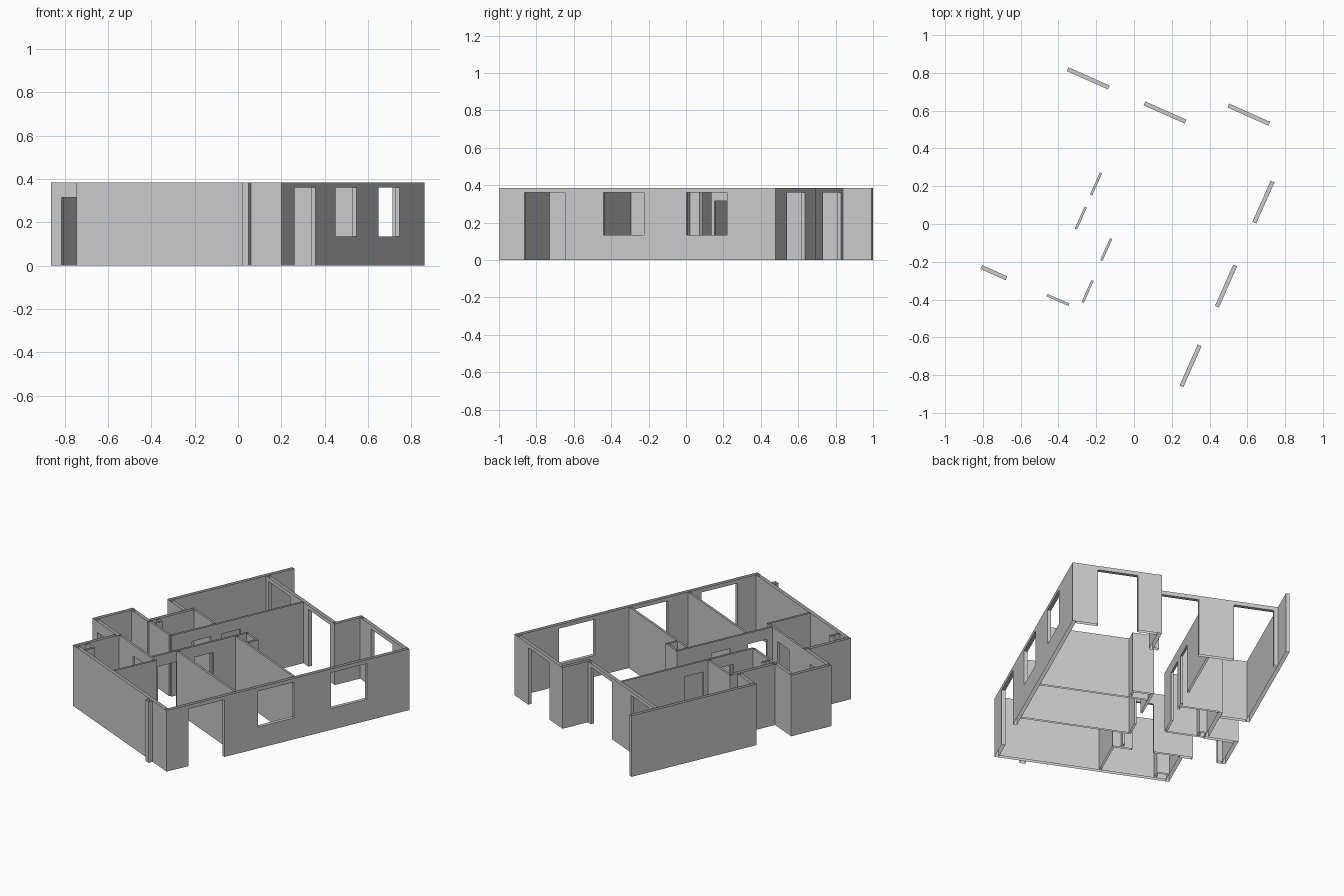
import bpy, bmesh, math

if "Cube" in bpy.data.objects:
    bpy.data.objects.remove(bpy.data.objects["Cube"])

H = 0.385                      # wall height
OUT, INN = 0.022, 0.013        # outer and inner wall thickness
TURN = math.radians(-24)       # the whole plan is turned about z

grey = bpy.data.materials.new("wall grey")
grey.use_nodes = True
grey.diffuse_color = (0.6, 0.6, 0.6, 1)
grey.node_tree.nodes["Principled BSDF"].inputs["Base Color"].default_value = (0.6, 0.6, 0.6, 1)


def wall(name, axis, at, start, end, thick=INN, openings=()):
    """Hollow wall shell, open at top and bottom, running along axis 'a' or 'b'.
    Openings are (centre, width, sill, head)."""
    bm = bmesh.new()

    def quad(*pts):
        # pts are (along, across, height)
        vs = [(s, t, z) if axis == "a" else (t, s, z) for s, t, z in pts]
        bm.faces.new([bm.verts.new(v) for v in vs])

    t0, t1 = at - thick / 2, at + thick / 2

    def sides(s0, s1, z0, z1):
        for t in (t0, t1):
            quad((s0, t, z0), (s1, t, z0), (s1, t, z1), (s0, t, z1))

    def across(s, z0, z1):
        quad((s, t0, z0), (s, t1, z0), (s, t1, z1), (s, t0, z1))

    def level(s0, s1, z):
        quad((s0, t0, z), (s1, t0, z), (s1, t1, z), (s0, t1, z))

    across(start, 0, H)
    across(end, 0, H)
    s = start
    for centre, width, sill, head in sorted(openings):
        o0, o1 = centre - width / 2, centre + width / 2
        sides(s, o0, 0, H)
        sides(o0, o1, head, H)
        level(o0, o1, head)
        if sill > 0:
            sides(o0, o1, 0, sill)
            level(o0, o1, sill)
        across(o0, sill, head)
        across(o1, sill, head)
        s = o1
    sides(s, end, 0, H)
    bmesh.ops.remove_doubles(bm, verts=bm.verts, dist=0.0001)
    bmesh.ops.recalc_face_normals(bm, faces=bm.faces)
    mesh = bpy.data.meshes.new(name)
    bm.to_mesh(mesh)
    bm.free()
    mesh.materials.append(grey)
    obj = bpy.data.objects.new(name, mesh)
    obj.rotation_euler.z = TURN
    bpy.context.scene.collection.objects.link(obj)


def window(c):
    return (c, 0.238, 0.135, 0.36)


def wide_door(c):
    return (c, 0.238, 0, 0.36)


def door(c, width=0.127):
    return (c, width, 0, 0.315)


# Outer walls
wall("window_wall", "b", 0.579, -0.83, 0.787, OUT, [wide_door(-0.564), window(-0.102), window(0.385)])
wall("front_wall", "a", -0.819, -0.424, 0.568, OUT)
wall("front_side_wall", "b", -0.435, -0.83, -0.548, OUT)
wall("entry_wall", "a", -0.537, -0.678, -0.424, OUT, [door(-0.573, 0.146)])
wall("entry_side_wall", "b", -0.689, -0.548, -0.28, OUT)
wall("entry_back_wall", "a", -0.291, -0.678, -0.5, OUT)
wall("recess_wall", "b", -0.511, -0.28, 0.012, OUT)
wall("recess_back_wall", "a", -0.039, -0.678, -0.522, OUT)
wall("long_side_wall", "b", -0.689, -0.05, 0.783, OUT)
wall("back_wall", "a", 0.606, -0.678, 0.06, OUT, [wide_door(-0.535), wide_door(-0.09)])
wall("back_step_wall", "b", 0.071, 0.595, 0.787, OUT)
wall("back_room_wall", "a", 0.776, 0.082, 0.568, OUT, [wide_door(0.32)])

# Inner walls
wall("hall_left_wall", "b", -0.27, -0.285, 0.595, INN, [door(-0.086), door(0.112)])
wall("hall_right_wall", "b", -0.079, -0.525, 0.112, INN, [door(-0.426), door(-0.183)])
wall("bath_front_wall", "a", -0.286, -0.5, -0.276)
wall("bath_back_wall", "a", 0.014, -0.522, -0.276)
wall("front_room_wall", "a", -0.531, -0.424, -0.024, INN, [door(-0.204)])
wall("front_divider", "b", -0.03, -0.808, -0.537)
wall("bedroom_divider", "a", -0.36, -0.072, 0.568)
wall("living_divider", "a", 0.033, -0.072, 0.568)

# Small shafts and pillar
wall("living_shaft_side", "a", 0.105, -0.072, 0.04)
wall("living_shaft_end", "b", 0.034, 0.04, 0.098)
wall("corner_shaft_side", "a", -0.75, -0.424, -0.35)
wall("corner_shaft_end", "b", -0.356, -0.808, -0.757)
wall("bath_shaft_side", "a", -0.235, -0.5, -0.455)
wall("bath_shaft_end", "b", -0.461, -0.28, -0.241)
wall("front_pillar", "b", 0.418, -0.858, -0.83, 0.034)
